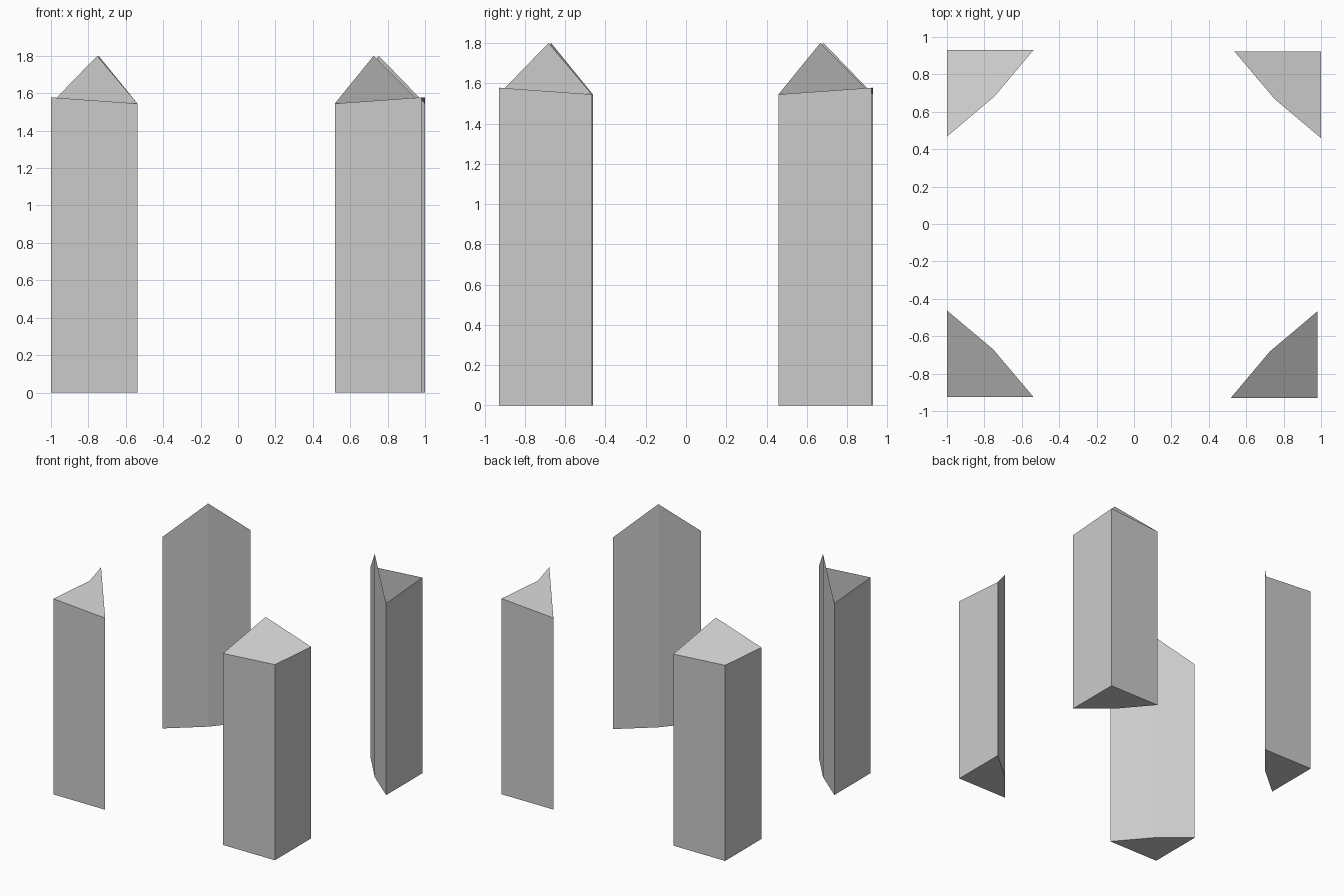
import bpy
from math import cos, sin, radians

if "Cube" in bpy.data.objects:
    bpy.data.objects.remove(bpy.data.objects["Cube"])

W = 0.4625                       # footprint leg length
LOW, CORNER, PEAK = 1.545, 1.578, 1.80

# Footprint from one end, round the inner peak and other end, to the outer corner
PROFILE = [(W, 0, LOW), (0.247, 0.255, PEAK), (0, W, LOW), (0, 0, CORNER)]


def corner_post(name, corner, turn):
    """Four-sided post with a sloping top, turned about its outer corner."""
    c, s = cos(radians(turn)), sin(radians(turn))
    plan = [(corner[0] + u * c - v * s, corner[1] + u * s + v * c, h)
            for u, v, h in PROFILE]
    verts = [(x, y, 0) for x, y, h in plan] + plan
    sides = [(i, (i + 1) % 4, (i + 1) % 4 + 4, i + 4) for i in range(4)]
    faces = [(3, 2, 1, 0), (4, 5, 6, 7)] + sides
    mesh = bpy.data.meshes.new(name)
    mesh.from_pydata(verts, [], faces)
    mesh.update()
    obj = bpy.data.objects.new(name, mesh)
    bpy.context.collection.objects.link(obj)
    return obj


# Four posts, each a quarter turn from the last
corner_post("front_left_post", (-1.0, -0.925), 0)
corner_post("front_right_post", (0.98, -0.93), 90)
corner_post("back_right_post", (1.0, 0.922), 180)
corner_post("back_left_post", (-1.0, 0.93), 270)
